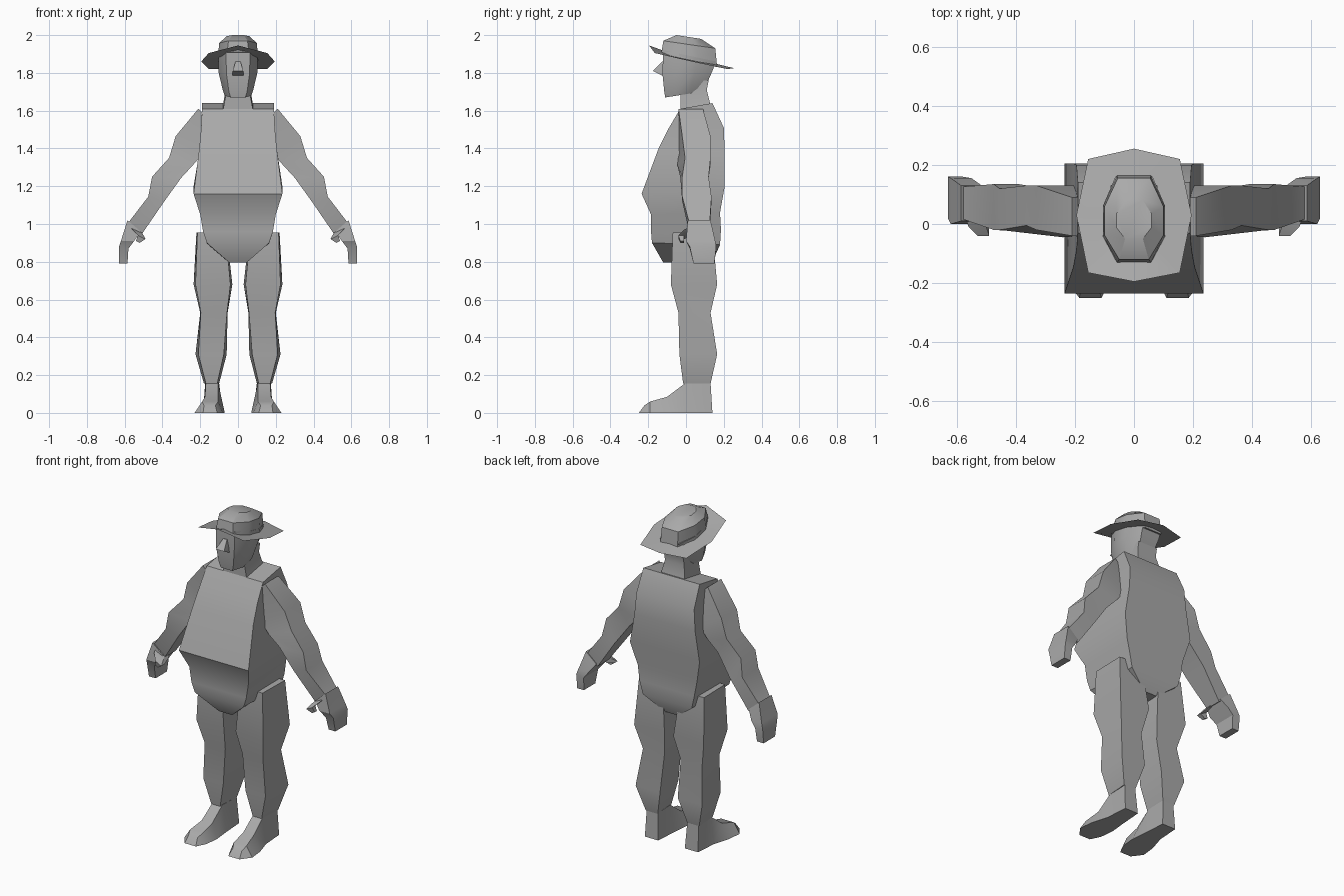
import bpy
import bmesh
import math

UNIT = 0.01  # all part measurements are in hundredths

cube = bpy.data.objects.get("Cube")
if cube:
    bpy.data.objects.remove(cube, do_unlink=True)

grey = bpy.data.materials.new("plain grey")
grey.use_nodes = True
GREY_COLOUR = (0.4, 0.4, 0.4, 1)
grey.diffuse_color = GREY_COLOUR
grey.node_tree.nodes["Principled BSDF"].inputs["Base Color"].default_value = GREY_COLOUR


def loft(name, rings, mirrored=False, capped=True):
    """Skin a list of equal-length point rings into one object."""
    bm = bmesh.new()
    loops = [[bm.verts.new([c * UNIT for c in point]) for point in ring] for ring in rings]
    for lower, upper in zip(loops, loops[1:]):
        count = len(lower)
        for i in range(count):
            j = (i + 1) % count
            bm.faces.new((lower[i], lower[j], upper[j], upper[i]))
    if capped:
        bm.faces.new(loops[0])
        bm.faces.new(loops[-1])
    bmesh.ops.recalc_face_normals(bm, faces=bm.faces)
    mesh = bpy.data.meshes.new(name)
    bm.to_mesh(mesh)
    bm.free()
    mesh.materials.append(grey)
    obj = bpy.data.objects.new(name, mesh)
    bpy.context.collection.objects.link(obj)
    if mirrored:
        obj.modifiers.new("Mirror", "MIRROR").use_mirror_merge = False
    bpy.ops.object.select_all(action="DESELECT")
    obj.select_set(True)
    bpy.context.view_layer.objects.active = obj
    bpy.ops.object.shade_smooth_by_angle(angle=math.radians(32))
    return obj


def slab(half_width, front, back):
    """Ring across the body: front and back are (y, z) pairs."""
    (yf, zf), (yb, zb) = front, back
    return [(-half_width, yf, zf), (half_width, yf, zf), (half_width, yb, zb), (-half_width, yb, zb)]


def flared(z, x_in, x_out, y_front, y_back, flare):
    """Level ring that is wider at the back than at the front."""
    return [(x_in + flare, y_front, z), (x_out - flare, y_front, z),
            (x_out, y_back, z), (x_in, y_back, z)]


def limb(inner, outer, y_front, y_back, inset=0):
    """Sloping ring between an inner and an outer (x, z) point."""
    (xi, zi), (xo, zo) = inner, outer
    return [(xi, y_front, zi), (xo, y_front + inset, zo), (xo, y_back, zo), (xi, y_back, zi)]


def oval(z_front, z_back, half_width, y_front, y_back, front_part, back_part):
    """Eight-sided ring, tilted from front to back, with tapered ends."""
    depth = y_back - y_front
    side = [(half_width * front_part, 0), (half_width, 0.3),
            (half_width, 0.65), (half_width * back_part, 1)]
    points = [(x, y_front + depth * t, z_front + (z_back - z_front) * t) for x, t in side]
    return points + [(-x, y, z) for x, y, z in reversed(points)]


# Torso: sloping chest, overhanging belly and rounded seat
loft("torso", [
    slab(19, (-3, 161), (14, 164)),
    slab(19.5, (-9, 151), (20, 151)),
    slab(20.5, (-14.5, 140), (20.5, 138)),
    slab(23.5, (-23.5, 116), (20.5, 120)),
    slab(20, (-18.5, 105), (18, 106)),
    slab(18.5, (-18.5, 96), (18.5, 97)),
    slab(16.5, (-18, 90), (18, 89)),
    slab(4.5, (-12, 79.5), (14, 80)),
])

# Neck and head
loft("neck", [
    slab(8, (-3, 160), (13, 163)),
    slab(6.5, (-3, 168), (11, 171)),
    slab(6.5, (-3, 176), (12, 176)),
])
loft("head", [
    oval(167, 170, 7, -11, 8, 0.55, 0.6),
    oval(170, 172, 8, -11.5, 10, 0.6, 0.6),
    oval(180, 181, 10.3, -12.5, 14, 0.6, 0.6),
    oval(192, 186, 10.5, -12, 16, 0.6, 0.6),
])
loft("nose", [
    slab(1.3, (-12.5, 186), (-10, 186)),
    slab(2.8, (-17.5, 181), (-10, 180)),
    slab(2.8, (-12.5, 178.5), (-10, 178.5)),
])

# Hat: tapered crown through a wide tilted brim
loft("hat_crown", [
    oval(191, 183, 10.5, -13, 16.5, 0.55, 0.55),
    oval(197, 193, 10, -12, 15.5, 0.5, 0.55),
    oval(200, 198, 6, -5, 8, 0.5, 0.5),
])
half_brim = [(0, 25.5, 182.5), (15.5, 22, 182), (19.5, 3, 186), (15.5, -16.5, 190.5), (0, -19.5, 194.5)]
brim_edge = half_brim + [(-x, y, z) for x, y, z in reversed(half_brim[1:-1])]
brim_inner = [(x * 0.5, y * 0.55 + 1, 187.5 + (z - 187.5) * 0.5) for x, y, z in brim_edge]
loft("hat_brim", [brim_edge, brim_inner], capped=False)

# Arms, hanging outwards with a bent elbow
loft("arms", [
    limb((17, 157), (21, 161), -4, 9),
    limb((18, 138), (33, 146.5), -4, 13, 2),
    limb((24, 131), (36.5, 135), -4.5, 13, 4),
    limb((30, 124.5), (45.5, 125), -3, 12, 1),
    limb((39, 112), (47.5, 114.5), -2, 13.5),
    limb((51, 94.5), (59, 99.5), 2, 12.5),
], mirrored=True)

# Hands with curled fingers and a forward thumb
loft("hands", [
    limb((51.5, 96), (58.5, 102), 1, 13),
    limb((55, 91), (62, 91), 0, 15.5),
    limb((58, 87), (63, 88), 2, 16),
    limb((58.5, 79), (63, 79), 4, 15),
], mirrored=True)
loft("thumbs", [
    limb((52, 97), (58, 100), 5, 6),
    limb((50, 94), (56, 97), -1, 5),
    limb((49, 92), (53, 94), -4, -1),
    limb((52, 90), (54, 91), -3, -1),
], mirrored=True)

# Legs with thigh and calf bulges
loft("legs", [
    flared(95.5, 6, 22, -7, 14, 0.5),
    flared(68, 3, 23.5, -8, 16.5, 1),
    flared(53, 5.5, 20, -4, 13, 0.3),
    flared(31, 6, 22.5, -3.5, 16.5, 1.5),
    flared(15.5, 10, 18, -1.5, 13, 1),
], mirrored=True)

# Feet: rings run from heel to toe, flat sole under a narrower top
def foot_ring(y, sole, top, height, lean=0):
    return [(sole[0], y, 0), (sole[1], y, 0), (top[1], y + lean, height), (top[0], y + lean, height)]


loft("feet", [
    foot_ring(14, (9, 18), (10, 17.5), 16, -1),
    foot_ring(0, (8, 19), (10.5, 17), 16),
    foot_ring(-10, (7, 22), (10.5, 17.5), 8.5),
    foot_ring(-19, (8, 23), (10.5, 19), 6),
    foot_ring(-25, (11, 18.5), (12, 18), 4, 3),
], mirrored=True)
